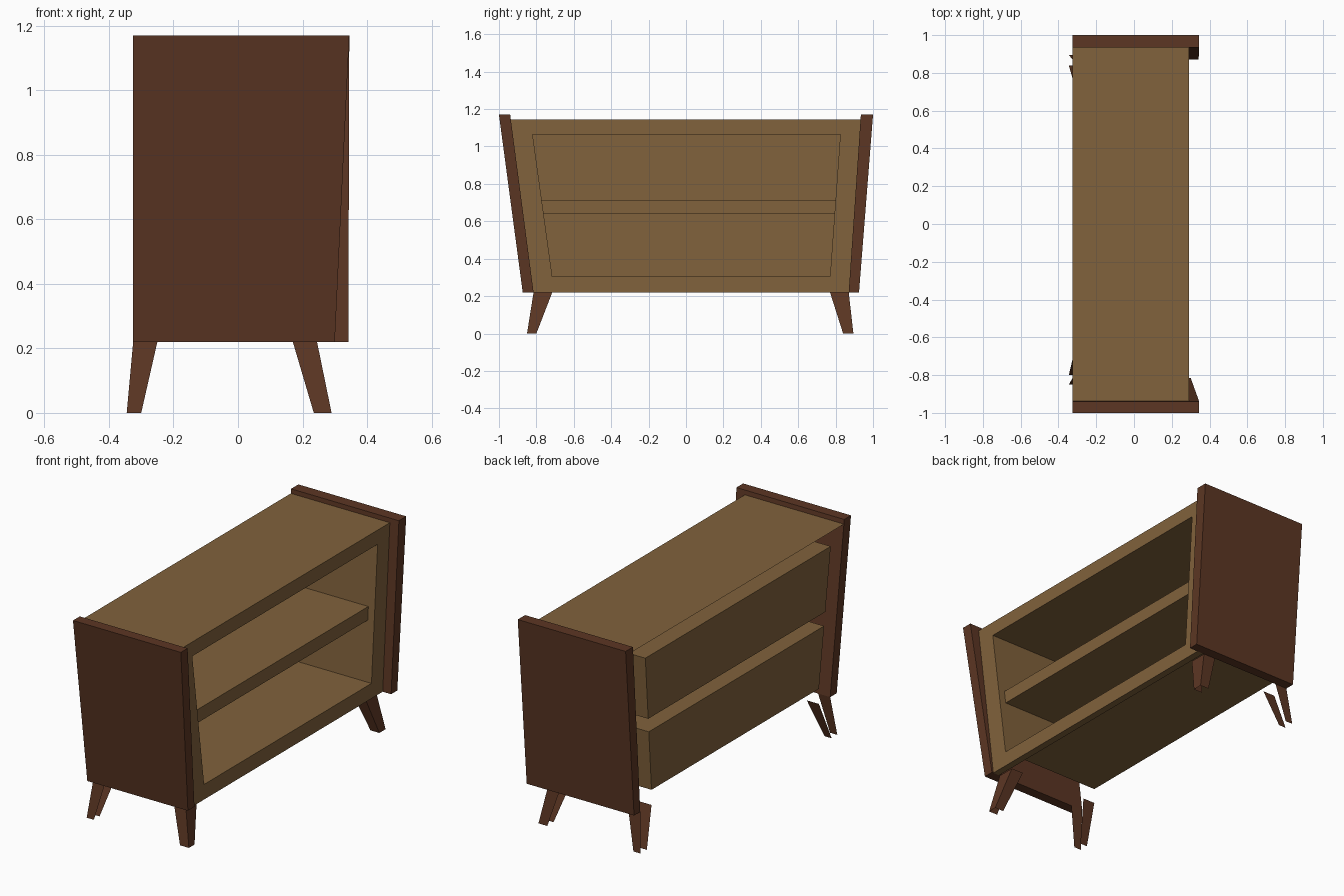
import bpy

if "Cube" in bpy.data.objects:
    bpy.data.objects.remove(bpy.data.objects["Cube"])


def material(name, rgb):
    m = bpy.data.materials.new(name)
    m.diffuse_color = (*rgb, 1)
    m.use_nodes = True
    m.node_tree.nodes["Principled BSDF"].inputs["Base Color"].default_value = m.diffuse_color
    return m


TAN = material("tan wood", (0.22, 0.122, 0.045))
RED = material("dark red wood", (0.107, 0.037, 0.017))


def build(name, verts, faces, mat):
    me = bpy.data.meshes.new(name)
    me.from_pydata(verts, [], faces)
    me.materials.append(mat)
    ob = bpy.data.objects.new(name, me)
    bpy.context.collection.objects.link(ob)
    return ob


SIDES = {"-y": (0, 1, 5, 4), "+x": (1, 2, 6, 5), "+y": (2, 3, 7, 6),
         "-x": (3, 0, 4, 7), "-z": (3, 2, 1, 0), "+z": (4, 5, 6, 7)}


def tapered_box(name, mat, low, high, skip=(), inward=False):
    """Box between two level rectangles, each given as (x0, x1, y0, y1, z)."""
    verts = []
    for x0, x1, y0, y1, z in (low, high):
        verts += [(x0, y0, z), (x1, y0, z), (x1, y1, z), (x0, y1, z)]
    faces = [f[::-1] if inward else f for s, f in SIDES.items() if s not in skip]
    return build(name, verts, faces, mat)


BACK, INNER, FRONT = -0.325, 0.25, 0.29

# leaning side panels; the first one narrows toward its foot
tapered_box("side_panel_near", RED, (BACK, 0.30, -0.873, -0.815, 0.22),
            (BACK, 0.345, -1.0, -0.94, 1.17))
tapered_box("side_panel_far", RED, (BACK, 0.342, 0.87, 0.925, 0.22),
            (BACK, 0.345, 0.935, 1.0, 1.17))

# front frame: a ring between outer and inner outlines
outer = [(-0.815, 0.22), (0.87, 0.22), (0.935, 1.145), (-0.94, 1.145)]
inner = [(-0.715, 0.305), (0.77, 0.305), (0.825, 1.065), (-0.82, 1.065)]
verts = [(x, y, z) for x in (FRONT, INNER) for loop in (outer, inner) for y, z in loop]
faces = []
for i in range(4):
    j = (i + 1) % 4
    faces += [(i, j, 4 + j, 4 + i),                # front
              (8 + j, 8 + i, 12 + i, 12 + j),      # rear
              (j, i, 8 + i, 8 + j),                # outside
              (4 + i, 4 + j, 12 + j, 12 + i)]      # opening edge
build("front_frame", verts, faces, TAN)

# top board behind the frame
build("top_board", [(BACK, -0.94, 1.145), (INNER, -0.94, 1.145),
                    (INNER, 0.935, 1.145), (BACK, 0.935, 1.145)], [(0, 1, 2, 3)], TAN)


def opening(z):
    """Left and right limits of the sloping opening at height z."""
    t = (z - 0.305) / 0.76
    return -0.715 - 0.105 * t, 0.77 + 0.055 * t


# two thin open compartments, and the shelf edge between them
for name, z0, z1 in (("lower_compartment", 0.305, 0.64), ("upper_compartment", 0.715, 1.065)):
    tapered_box(name, TAN, (BACK, INNER, *opening(z0), z0),
                (BACK, INNER, *opening(z1), z1), skip=("+x",), inward=True)
(a, b), (c, d) = opening(0.64), opening(0.715)
build("shelf_edge", [(INNER, a, 0.64), (INNER, b, 0.64), (INNER, d, 0.715), (INNER, c, 0.715)],
      [(0, 1, 2, 3)], TAN)

# splayed hollow legs: front ones open at the rear, rear ones are paired plates
for end, foot_y, top_y in (("near", (-0.85, -0.80), (-0.815, -0.715)),
                           ("far", (0.84, 0.895), (0.77, 0.87))):
    tapered_box("front_leg_" + end, RED, (0.235, 0.29, *foot_y, 0), (0.17, 0.245, *top_y, 0.22),
                skip=("-x", "-z", "+z"))
    tapered_box("rear_leg_" + end, RED, (-0.345, -0.30, *foot_y, 0), (-0.325, -0.25, *top_y, 0.22),
                skip=("-x", "+x", "-z", "+z"))
